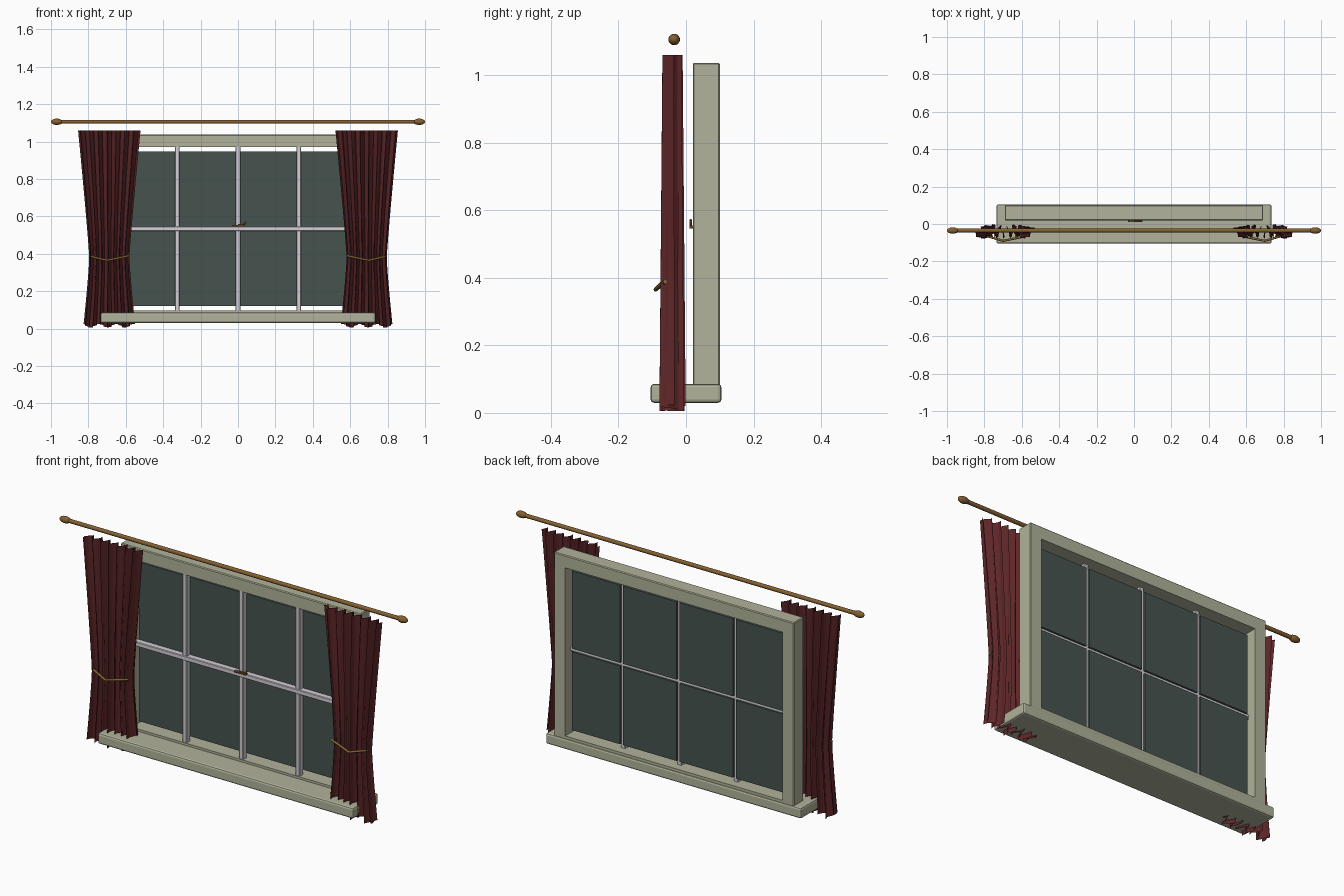
import bpy, bmesh, math
from mathutils import Vector

if "Cube" in bpy.data.objects:
    bpy.data.objects.remove(bpy.data.objects["Cube"])


def mat(name, col):
    m = bpy.data.materials.new(name)
    m.diffuse_color = (*col, 1)
    m.use_nodes = True
    m.node_tree.nodes["Principled BSDF"].inputs["Base Color"].default_value = m.diffuse_color
    return m


CREAM = mat("cream_paint", (0.44, 0.45, 0.325))
WHITE = mat("pale_lilac_white", (0.66, 0.63, 0.68))
GLASS = mat("dark_green_glass", (0.062, 0.088, 0.08))
RED = mat("dark_red_cloth", (0.11, 0.019, 0.021))
BRASS = mat("brown_brass", (0.23, 0.115, 0.03))
GOLD = mat("old_gold_cord", (0.24, 0.14, 0.03))


def make(name, bm, m, smooth=None):
    me = bpy.data.meshes.new(name)
    bm.to_mesh(me)
    bm.free()
    ob = bpy.data.objects.new(name, me)
    bpy.context.collection.objects.link(ob)
    me.materials.append(m)
    if smooth:
        bpy.ops.object.select_all(action='DESELECT')
        ob.select_set(True)
        bpy.context.view_layer.objects.active = ob
        bpy.ops.object.shade_smooth_by_angle(angle=math.radians(smooth))
    return ob


def box(name, lo, hi, m, bevel=0, seg=1):
    bm = bmesh.new()
    bmesh.ops.create_cube(bm, size=1)
    for v in bm.verts:
        v.co = Vector([(lo[i] + hi[i]) / 2 + v.co[i] * (hi[i] - lo[i]) for i in range(3)])
    if bevel:
        bmesh.ops.bevel(bm, geom=bm.edges[:], offset=bevel, segments=seg, affect='EDGES', profile=0.5)
    return make(name, bm, m)


def tube(name, pts, r, m):
    cu = bpy.data.curves.new(name, 'CURVE')
    cu.dimensions = '3D'
    cu.bevel_depth = r
    cu.bevel_resolution = 3
    cu.use_fill_caps = True
    sp = cu.splines.new('POLY')
    sp.points.add(len(pts) - 1)
    for p, c in zip(sp.points, pts):
        p.co = (*c, 1)
    ob = bpy.data.objects.new(name, cu)
    bpy.context.collection.objects.link(ob)
    cu.materials.append(m)
    return ob


# Window frame: rectangular ring with a through opening
X, XI, Z0, Z1, ZI0, ZI1 = 0.69, 0.625, 0.035, 1.037, 0.098, 0.972
bm = bmesh.new()
rings = []
for y in (0.02, 0.10):
    for a, b, c in ((X, Z0, Z1), (XI, ZI0, ZI1)):
        rings.append([bm.verts.new(p) for p in ((-a, y, b), (a, y, b), (a, y, c), (-a, y, c))])
of, inf, ob_, inb = rings
for a, b in ((of, inf), (inf, inb), (inb, ob_), (ob_, of)):
    for i in range(4):
        j = (i + 1) % 4
        bm.faces.new((a[i], a[j], b[j], b[i]))
bmesh.ops.recalc_face_normals(bm, faces=bm.faces[:])
bmesh.ops.bevel(bm, geom=[e for e in bm.edges if all(abs(v.co.x) > 0.66 for v in e.verts)
                          or all(v.co.z > 1 for v in e.verts)],
                offset=0.004, segments=1, affect='EDGES')
make("window_frame", bm, CREAM)

# Sill
box("window_sill", (-0.735, -0.105, 0.03), (0.735, 0.105, 0.086), CREAM, 0.01, 2)

# Glazing bars
for i, x in enumerate((-0.325, 0, 0.325)):
    box(f"vertical_bar_{i}", (x - 0.0125, 0.025, ZI0 - 0.01), (x + 0.0125, 0.055, ZI1 + 0.01), WHITE, 0.003)
box("horizontal_bar", (-XI - 0.01, 0.022, 0.523), (XI + 0.01, 0.055, 0.547), WHITE, 0.003)

# Glass panes with narrow gaps behind the bars
xs = (-0.617, -0.325, 0, 0.325, 0.617)
zs = (0.112, 0.535, 0.955)
for i in range(4):
    for j in range(2):
        box(f"glass_pane_{i}_{j}", (xs[i] + 0.008, 0.056, zs[j] + 0.008),
            (xs[i + 1] - 0.008, 0.066, zs[j + 1] - 0.008), GLASS)

# Latch
box("latch_plate", (-0.032, 0.01, 0.546), (0.038, 0.026, 0.555), BRASS, 0.002)
tube("latch_handle", [(0.0, 0.014, 0.556), (0.034, 0.014, 0.558), (0.042, 0.014, 0.572)], 0.004, BRASS)

# Curtain rod and finials
tube("curtain_rod", [(-0.95, -0.035, 1.106), (0.95, -0.035, 1.106)], 0.0105, BRASS)
for s in (-1, 1):
    bm = bmesh.new()
    bmesh.ops.create_uvsphere(bm, u_segments=20, v_segments=12, radius=1)
    for v in bm.verts:
        v.co = Vector((s * 0.969 + v.co.x * 0.031, -0.035 + v.co.y * 0.017, 1.106 + v.co.z * 0.017))
    make("rod_finial", bm, BRASS, 60)

# Curtains: pleated sheets gathered at the waist
COLS, ROWS, FOLDS, WAIST = 112, 28, 7, 0.38


def half_width(z):
    if z > WAIST:
        return 0.107 + 0.06 * ((z - WAIST) / (1.06 - WAIST)) ** 1.1
    return 0.107 + 0.033 * ((WAIST - z) / WAIST) ** 1.2


for s in (-1, 1):
    bm = bmesh.new()
    grid = []
    for r in range(ROWS + 1):
        t = r / ROWS
        row = []
        for c in range(COLS + 1):
            u = c / COLS
            a = 2 * math.pi * FOLDS * u
            hem = 0.016 + 0.01 * math.sin(2 * math.pi * 3 * u + 1)
            z = hem * (1 - t) + 1.06 * t
            w = half_width(z)
            amp = 0.030 + 0.009 * (1 - t)
            y = -0.04 + amp * (0.85 * math.sin(a) + 0.15 * math.sin(2.3 * a + 1))
            x = 0.688 + w * (2 * u - 1) + 0.006 * math.sin(2 * a)
            row.append(bm.verts.new((s * x, y, z)))
        grid.append(row)
    for r in range(ROWS):
        for c in range(COLS):
            q = (grid[r][c], grid[r][c + 1], grid[r + 1][c + 1], grid[r + 1][c])
            bm.faces.new(q if s > 0 else q[::-1])
    make("curtain_left" if s < 0 else "curtain_right", bm, RED, 60)

    # Tieback cord
    tube("tieback", [(s * 0.795, -0.062, 0.388), (s * 0.70, -0.09, 0.365), (s * 0.582, -0.066, 0.39)],
         0.006, GOLD)
